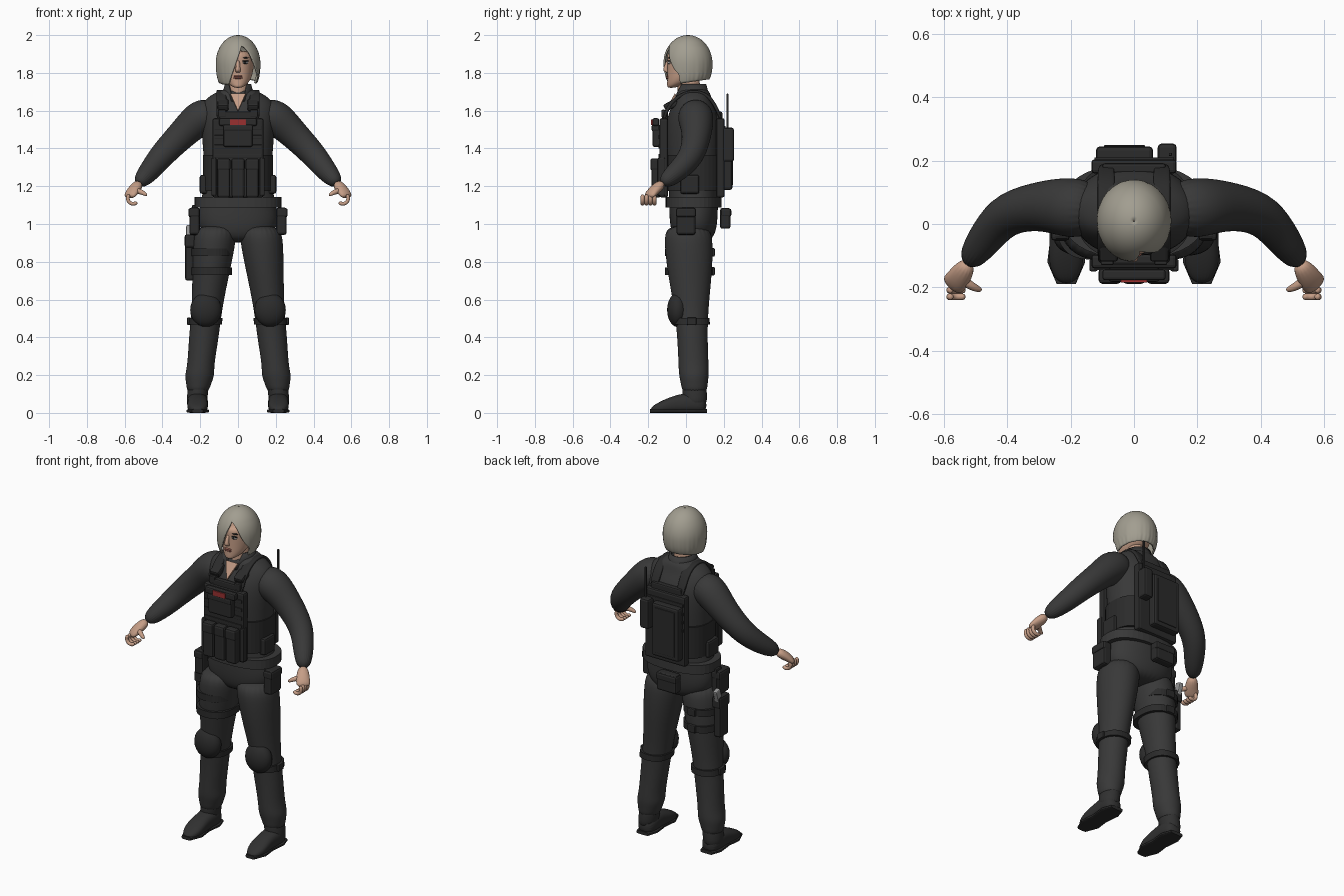
import bpy, bmesh
from math import sin, cos, asin, pi, sqrt, copysign
from mathutils import Vector, Matrix

if "Cube" in bpy.data.objects:
    bpy.data.objects.remove(bpy.data.objects["Cube"])


def material(name, red, green, blue):
    mat = bpy.data.materials.new(name)
    mat.use_nodes = True
    mat.diffuse_color = (red, green, blue, 1)
    shader = mat.node_tree.nodes["Principled BSDF"]
    shader.inputs["Base Color"].default_value = mat.diffuse_color
    shader.inputs["Roughness"].default_value = .8
    return mat


def grey(name, value):
    return material(name, value, value, value)


CLOTH = grey("charcoal cloth", .04)
GEAR = grey("black gear", .024)
BOOT = grey("boot leather", .03)
DARK = grey("dark lashes", .015)
WHITE = grey("eye white", .5)
METAL = grey("pale metal", .3)
SKIN = material("skin", .56, .34, .24)
HAIR = material("ash hair", .36, .34, .28)
RED = material("red patch", .32, .03, .03)
LIP = material("lips", .36, .13, .1)
SIDES = {"left": 1, "right": -1}


def finish(name, bm, mat, smooth=True):
    bmesh.ops.recalc_face_normals(bm, faces=bm.faces)
    mesh = bpy.data.meshes.new(name)
    bm.to_mesh(mesh)
    bm.free()
    mesh.materials.append(mat)
    mesh.polygons.foreach_set("use_smooth", [smooth] * len(mesh.polygons))
    obj = bpy.data.objects.new(name, mesh)
    bpy.context.collection.objects.link(obj)
    return obj


def loft(name, rows, mat, frame=None, side_axis="Z", sides=24, power=2, smooth=True):
    """Skin rings given as (x, y, z, half width, half depth), square to the path unless framed."""
    axes = {"X": Vector((1, 0, 0)), "Y": Vector((0, 1, 0)), "Z": Vector((0, 0, 1))}
    bm, rings = bmesh.new(), []
    points = [Vector(row[:3]) for row in rows]
    for i, row in enumerate(rows):
        if frame:
            across, up = axes[frame[0]], axes[frame[1]]
        else:
            ahead, behind = points[min(i + 1, len(points) - 1)], points[max(i - 1, 0)]
            along = (ahead - behind).normalized()
            across = along.cross(axes[side_axis]).normalized()
            up = across.cross(along)
        ring = []
        for k in range(sides):
            angle = 2 * pi * k / sides
            c, s = (copysign(abs(f(angle)) ** (2 / power), f(angle)) for f in (cos, sin))
            ring.append(bm.verts.new(points[i] + across * c * row[3] + up * s * row[-1]))
        rings.append(ring)
    for low, high in zip(rings, rings[1:]):
        for k in range(sides):
            bm.faces.new((low[k - 1], low[k], high[k], high[k - 1]))
    bm.faces.new(rings[0])
    bm.faces.new(rings[-1])
    obj = finish(name, bm, mat, smooth)
    if smooth:
        obj.modifiers.new("smooth", 'SUBSURF').levels = 2
    return obj


def column(name, rows, mat, center, **options):
    """Upright loft of (z, half width, half depth); center gives x and y at a height."""
    return loft(name, [(*center(row[0]), *row) for row in rows], mat, frame="XY", **options)


def band(name, z, width, depth, height, center, mat=GEAR):
    rows = [(z + offset, width, depth) for offset in (-height / 2, height / 2)]
    return column(name, rows, mat, center, sides=40, power=2.4, smooth=False)


def box(name, center, size, mat=GEAR, tilt=0, axis="X"):
    bm = bmesh.new()
    bmesh.ops.create_cube(bm, size=1, matrix=Matrix.Diagonal((*size, 1)))
    obj = finish(name, bm, mat, False)
    obj.matrix_world = Matrix.Translation(center) @ Matrix.Rotation(tilt, 4, axis)
    bevel = obj.modifiers.new("bevel", 'BEVEL')
    bevel.width, bevel.segments = min(.012, min(size) / 4), 2
    return obj


def ball(name, center, radii, mat):
    bm = bmesh.new()
    place = Matrix.Translation(center) @ Matrix.Diagonal((*radii, 1))
    bmesh.ops.create_uvsphere(bm, u_segments=24, v_segments=12, radius=1, matrix=place)
    return finish(name, bm, mat)


def pair(make, name, center, *args):
    """Make a part on both sides of the body."""
    for side, s in SIDES.items():
        make(f"{side}_{name}", (s * center[0], *center[1:]), *args)


def mirror(s, rows):
    return [(s * x, *rest) for x, *rest in rows]


def wrap(name, rows, mat, center_y, ripple=0, lift=0):
    """Sheet around the head or neck, open at the front between two edges."""
    bm, grid, columns = bmesh.new(), [], 96
    for z, radius, left, right in rows:
        start, end = asin(left / radius), 2 * pi + asin(right / radius)
        drop = max(0, 1.9 - z)
        line = []
        for k in range(columns + 1):
            a = start + (end - start) * k / columns
            r = radius * (1 + ripple * drop * (sin(a * 13) + sin(a * 29)))
            rise = lift * drop ** 2 * (1 - cos(a))
            line.append(bm.verts.new((r * sin(a), center_y - 1.1 * r * cos(a), z + rise)))
        grid.append(line)
    for low, high in zip(grid, grid[1:]):
        for k in range(columns):
            bm.faces.new((low[k], low[k + 1], high[k + 1], high[k]))
    obj = finish(name, bm, mat)
    solid = obj.modifiers.new("thickness", 'SOLIDIFY')
    solid.thickness, solid.offset = .01, -1
    bm = bmesh.new()
    bm.from_mesh(obj.data)
    bmesh.ops.remove_doubles(bm, verts=bm.verts, dist=.0003)
    bm.to_mesh(obj.data)
    bm.free()
    return obj


# Body and shirt
def spine(z):
    return 0, .04


torso = [(.9, .1, .08), (.95, .2, .12), (1.05, .22, .13), (1.2, .17, .13), (1.45, .19, .15),
         (1.58, .2, .14), (1.65, .19, .1), (1.69, .13, .09), (1.72, .07, .07)]
column("shirt_and_hips", torso, CLOTH, spine, sides=32, power=2.2)
band("belt", 1.115, .23, .148, .055, spine, CLOTH)
collar = [(1.65, .09, .02, -.02), (1.7, .08, .04, -.04), (1.74, .07, .05, -.05)]
wrap("collar", collar, CLOTH, .03)
bm = bmesh.new()
bm.faces.new([bm.verts.new(v) for v in ((-.04, -.06, 1.69), (0, -.11, 1.6), (.04, -.06, 1.69))])
finish("open_neckline", bm, SKIN, False).modifiers.new("thickness", 'SOLIDIFY')

# Head and face
column("neck", [(z, .056, .06) for z in (1.6, 1.7, 1.8)], SKIN, lambda z: (0, .015))
skull = [(1.72, .02, .02), (1.74, .05, .05), (1.77, .07, .08), (1.8, .08, .1), (1.88, .09, .11),
         (1.92, .07, .1)]
loft("head", [(0, depth - .1, z, width, depth) for z, width, depth in skull], SKIN, frame="XY")
nose = [(0, -.09, 1.87, .01), (0, -.105, 1.84, .01), (0, -.11, 1.81, .016), (0, -.09, 1.8, .01)]
loft("nose", nose, SKIN, frame="XY", sides=12)
for name, z in (("upper_lip", 1.782), ("lower_lip", 1.773)):
    ball(name, (0, -.095, z), (.024, .01, .006), LIP)
pair(ball, "eye", (.037, -.088, 1.855), (.017, .008, .008), WHITE)
pair(ball, "iris", (.037, -.094, 1.855), (.008, .004, .008), DARK)
pair(ball, "upper_lid", (.038, -.09, 1.863), (.02, .008, .003), DARK)
pair(ball, "eyebrow", (.04, -.088, 1.88), (.02, .008, .003), DARK)

# Swept bob hair
hair, steps = [], 20
for i in range(steps + 1):
    pitch = -.9 + (pi / 2 + .9) * i / steps
    z = 1.85 + .15 * sin(pitch)
    radius = max(.002, .118 * cos(pitch if pitch > 0 else pitch * .6))
    parting, drop = min(.02, radius / 5), max(0, 1.94 - z)
    hair.append((z, radius, min(parting + .22 * sqrt(drop), radius * .93), parting - .35 * drop))
wrap("bob_hair", hair, HAIR, .01, ripple=.06, lift=.6)

# Arms, hands, legs and boots
arm = [(.11, .05, 1.59, .08), (.2, .05, 1.57, .1), (.28, .06, 1.49, .08), (.4, .04, 1.37, .07),
       (.46, -.03, 1.29, .06), (.53, -.13, 1.21, .04)]
palm = [(.52, -.12, 1.22, .03), (.56, -.18, 1.17, .04, .025), (.58, -.2, 1.14, .04, .015)]
thumb = [(.55, -.17, 1.18, .017), (.51, -.2, 1.17, .014), (.48, -.21, 1.15, .008)]
leg = [(1, .11, .12), (.9, .115, .13), (.75, .1, .12), (.55, .08, .09), (.4, .08, .08),
       (.25, .07, .08), (.2, .08, .08), (.15, .065, .07), (.1, .055, .065)]
foot = [(.11, .04, .04), (.05, .06, .055), (-.04, .05, .05), (-.12, .06, .035), (-.19, .03, .015)]
for side, s in SIDES.items():
    loft(side + "_sleeve", mirror(s, arm), CLOTH)
    loft(side + "_palm", mirror(s, palm), SKIN, sides=16)
    loft(side + "_thumb", mirror(s, thumb), SKIN, sides=12)
    for finger in range(4):
        y = -.23 + .021 * finger
        curl = [.8 - .64 * joint for joint in range(6)]
        path = [(.555 + .03 * cos(a), y, 1.135 + .03 * sin(a), .011) for a in curl]
        loft(f"{side}_finger_{finger}", mirror(s, path), SKIN, side_axis="Y", sides=10)

    def leg_center(z):
        return s * (.225 - .11 * z), .05 - .04 * z

    column(side + "_trouser_leg", leg, CLOTH, leg_center)
    band(side + "_knee_strap", .485, .088, .095, .035, leg_center)
    column(side + "_boot_shaft", [(z, .055, .065) for z in (.03, .1, .17)], BOOT, leg_center)
    boot = [(s * .214, y, height, width, height) for y, width, height in foot]
    loft(side + "_boot", boot, BOOT, frame="XZ", power=2.5)
    sole = [(x, y, .01, width, .01) for x, y, z, width, height in boot]
    loft(side + "_sole", sole, GEAR, frame="XZ", power=4, smooth=False)
pair(ball, "knee_pad", (.17, -.045, .545), (.083, .055, .09), GEAR)
pair(box, "knee_buckle", (.26, .03, .485), (.02, .05, .04))

# Vest with webbing and shoulder straps
band("cummerbund", 1.27, .186, .155, .19, spine)
for name, y, outward in (("front", -.118, -1), ("back", .182, 1)):
    box(name + "_plate", (0, y, 1.35), (.27, .045, .42))
    box(name + "_plate_top", (0, y - .006 * outward, 1.56), (.2, .032, .07))
    for row in range(4):
        center = (0, y + .024 * outward, 1.36 + .05 * row)
        box(f"{name}_webbing_{row}", center, (.25, .008, .02))
strap = [(-.12, 1.54), (-.1, 1.62), (-.03, 1.69), (.06, 1.71), (.14, 1.67), (.19, 1.54)]
for side, s in SIDES.items():
    path = [(s * .088, y, z, .027, .01) for y, z in strap]
    loft(side + "_shoulder_strap", path, GEAR, sides=16, power=4)
pair(box, "strap_buckle", (.08, -.08, 1.63), (.06, .075, .04), GEAR, .5)
pair(box, "strap_clip", (.085, -.12, 1.585), (.04, .02, .04))
pair(box, "vest_edge_pouch", (.128, -.13, 1.25), (.026, .04, .2))
pair(box, "waist_pouch", (.18, .02, 1.21), (.045, .1, .1))
pair(box, "hip_pouch", (.23, 0, 1.015), (.055, .1, .145))
pair(box, "hip_pouch_flap", (.233, 0, 1.06), (.06, .106, .05))

# Front pouches
for name, x in (("right", -.076), ("middle", 0), ("left", .076)):
    box(name + "_magazine_pouch", (x, -.158, 1.235), (.068, .05, .19))
    box(name + "_magazine_flap", (x, -.164, 1.315), (.072, .05, .065))
box("admin_pouch", (0, -.155, 1.465), (.155, .045, .115))
box("admin_pouch_flap", (0, -.16, 1.508), (.16, .045, .035))
box("patch_panel", (0, -.16, 1.54), (.2, .035, .04))
box("chest_patch", (0, -.181, 1.538), (.084, .008, .03), RED)

# Back gear
box("back_pack", (-.03, .217, 1.34), (.18, .056, .32))
box("back_pack_panel", (-.03, .244, 1.34), (.13, .01, .27))
box("radio", (.105, .222, 1.42), (.06, .064, .18))
box("antenna", (.115, .22, 1.59), (.01, .01, .2))
box("rear_pouch", (-.03, .208, 1.03), (.13, .055, .11))
box("rear_pouch_flap", (-.03, .212, 1.06), (.136, .056, .045))

# Thigh holster on the right leg
for name, z in (("lower", .75), ("upper", .85)):
    band(name + "_thigh_strap", z, .108, .127, .04, lambda z: (-.14, .015))
    box(name + "_thigh_buckle", (-.14, .14, z), (.05, .025, .045))
box("holster", (-.257, .03, .82), (.045, .085, .24))
box("holster_hood", (-.255, .03, .91), (.055, .1, .07))
box("holster_hanger", (-.235, .03, 1.02), (.015, .05, .16))
box("pistol_grip", (-.26, .07, .955), (.028, .04, .075), METAL, -.3)
